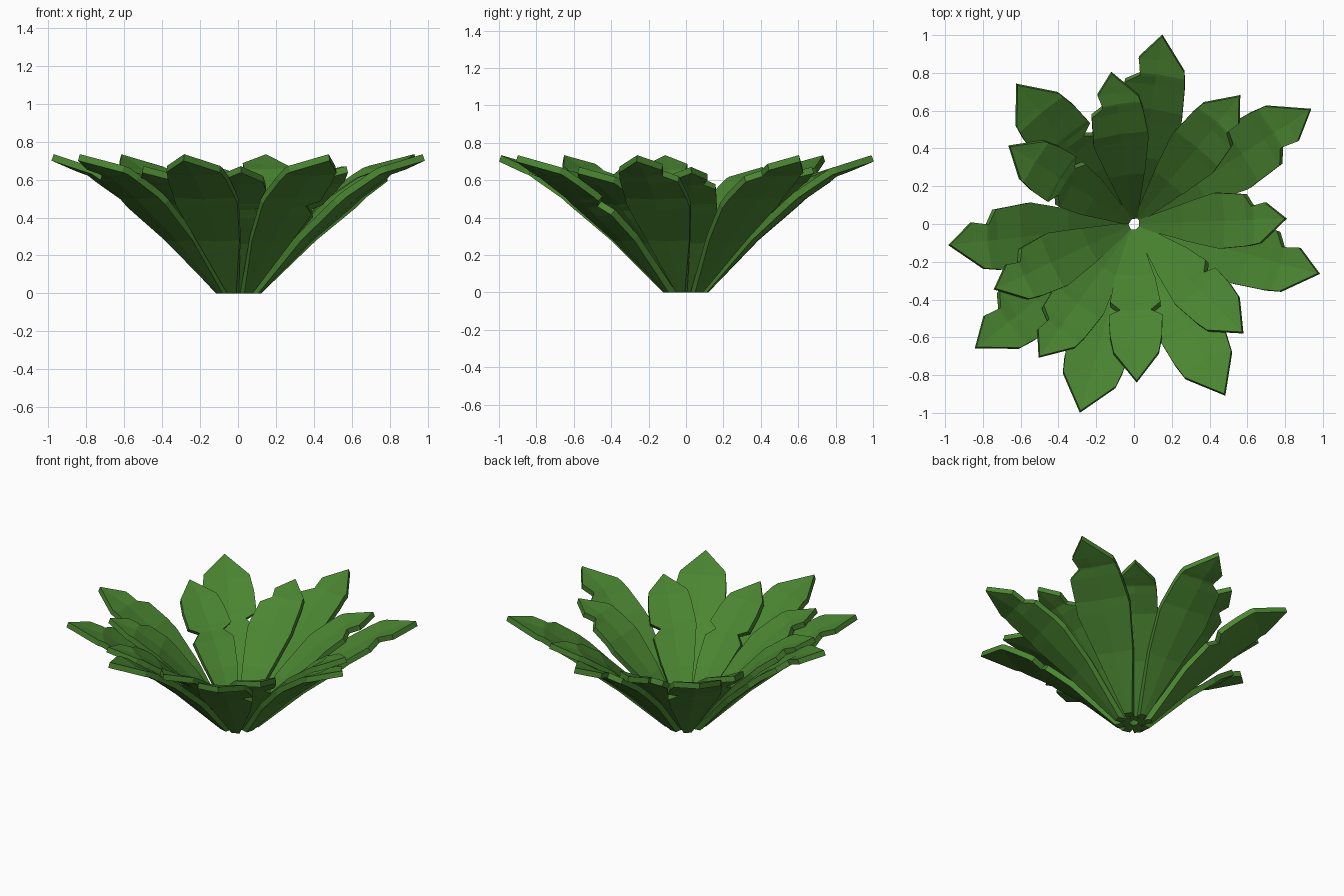
import bpy, bmesh, math

if "Cube" in bpy.data.objects:
    bpy.data.objects.remove(bpy.data.objects["Cube"])

leaf_green = bpy.data.materials.new("leaf green")
leaf_green.diffuse_color = (0.069, 0.235, 0.031, 1)
leaf_green.use_nodes = True
leaf_green.node_tree.nodes["Principled BSDF"].inputs["Base Color"].default_value = leaf_green.diffuse_color

# Underside profiles of the leaves: (distance along, height)
OUTER_PROFILE = [(0.115, 0.0), (0.37, 0.28), (0.62, 0.505), (0.80, 0.628), (1.0, 0.70)]
INNER_PROFILE = [(0.09, 0.0), (0.35, 0.265), (0.61, 0.475), (0.80, 0.58), (1.0, 0.637)]
# Half outlines: (distance along, half width)
FULL = [(0.115, 0.025), (0.37, 0.118), (0.58, 0.17), (0.75, 0.16), (0.83, 0.145), (1.0, 0.0)]
HIGH = [(0.115, 0.025), (0.37, 0.12), (0.56, 0.175), (0.745, 0.16), (0.79, 0.085), (0.87, 0.105), (1.0, 0.0)]
MID = [(0.115, 0.025), (0.37, 0.125), (0.52, 0.155), (0.57, 0.095), (0.60, 0.165), (0.72, 0.16),
       (0.82, 0.14), (1.0, 0.0)]
THICK = 0.036


def interp(pts, t):
    if t <= pts[0][0]:
        return pts[0][1]
    for (a, p), (b, q) in zip(pts, pts[1:]):
        if t <= b:
            return p + (q - p) * (t - a) / (b - a)
    return pts[-1][1]


def leaf(name, angle, length, left, right, profile, width=1.0):
    """One folded, thick leaf; left is the counter-clockwise side."""
    bm = bmesh.new()
    c, s = math.cos(math.radians(angle)), math.sin(math.radians(angle))
    start = profile[0][0]
    stations = sorted({p[0] for p in left[1:] + right[1:] + profile})

    def vert(u, v, z):
        return bm.verts.new((u * c - v * s, u * s + v * c, z))

    rows = []
    for t in stations:
        u, z = t * length, interp(profile, t)
        lo, hi = max(t - 0.03, start), min(t + 0.03, 1.0)
        du = (hi - lo) * length
        dz = interp(profile, hi) - interp(profile, lo)
        n = math.hypot(du, dz)
        ou, oz = -dz / n * THICK, du / n * THICK
        if t == start:                  # foot is cut level with the ground
            ou, oz = -THICK * 1.3, 0.0
        wl, wr = interp(left, t) * width, interp(right, t) * width
        if t == 1.0:
            rows.append(([vert(u, 0, z)], [vert(u + ou, 0, z + oz)]))
            continue
        k = 0 if t == start else 0.054 * (wl + wr) / 2   # midrib sits a little lower
        low = [vert(u, wl, z), vert(u + k, 0, z - k), vert(u, -wr, z)]
        top = [vert(u + ou, wl, z + oz), vert(u + ou + k, 0, z + oz - k), vert(u + ou, -wr, z + oz)]
        rows.append((low, top))

    # Skin both surfaces and the rim
    for (l0, t0), (l1, t1) in zip(rows, rows[1:]):
        for a, b in ((l0, l1), (t0, t1)):
            for i in range(2):
                bm.faces.new([a[i], a[i + 1], b[i + 1], b[i]] if len(b) == 3 else [a[i], a[i + 1], b[0]])
        for i in (0, -1):
            bm.faces.new([l0[i], l1[i], t1[i], t0[i]])
    l0, t0 = rows[0]
    for i in range(2):
        bm.faces.new([l0[i], l0[i + 1], t0[i + 1], t0[i]])
    bmesh.ops.recalc_face_normals(bm, faces=bm.faces)
    me = bpy.data.meshes.new(name)
    bm.to_mesh(me)
    bm.free()
    me.materials.append(leaf_green)
    bpy.context.collection.objects.link(bpy.data.objects.new(name, me))


# Outer ring of large leaves
OUTER = [(81.5, 1.015, HIGH, FULL), (33, 1.12, FULL, HIGH), (-15, 1.02, HIGH, FULL), (-62, 1.03, MID, FULL),
         (-106, 1.04, FULL, FULL), (-142, 1.07, FULL, HIGH), (-173.5, 0.99, FULL, HIGH), (130, 0.97, FULL, MID)]
for i, (a, r, l, rt) in enumerate(OUTER):
    leaf(f"outer_leaf_{i + 1}", a, r, l, rt, OUTER_PROFILE)

# Inner ring of smaller, steeper leaves
INNER = [(98.5, 0.815, HIGH, FULL), (50.5, 0.885, FULL, HIGH), (2, 0.81, HIGH, FULL), (-45, 0.82, MID, FULL),
         (-89, 0.84, MID, MID), (-125.5, 0.87, FULL, HIGH), (-155, 0.82, FULL, HIGH), (148, 0.785, MID, MID)]
for i, (a, r, l, rt) in enumerate(INNER):
    leaf(f"inner_leaf_{i + 1}", a, r, l, rt, INNER_PROFILE, 0.86)
